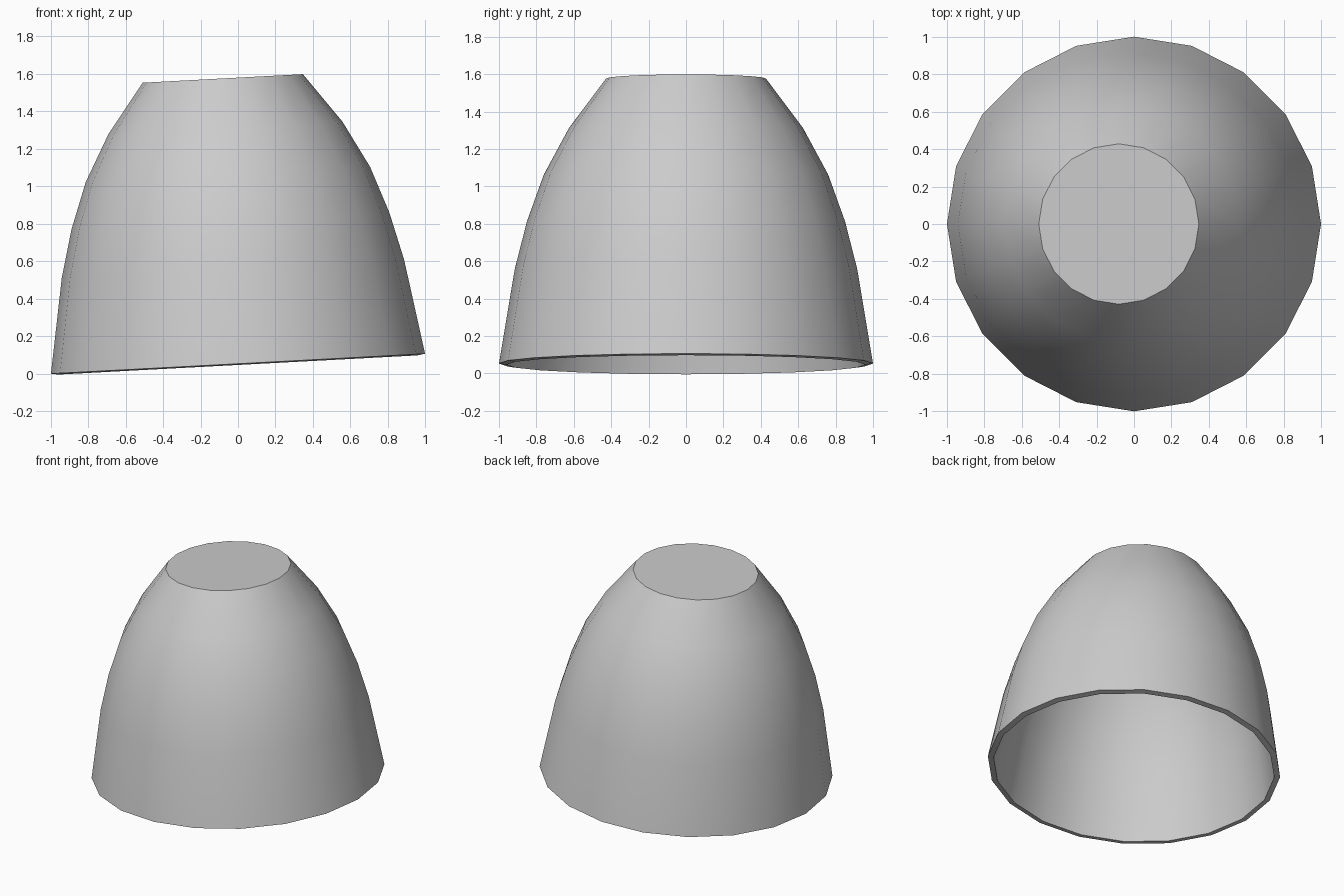
import bpy, bmesh
from math import cos, sin, radians, tau
from mathutils import Matrix

if "Cube" in bpy.data.objects:
    bpy.data.objects.remove(bpy.data.objects["Cube"])

SIDES = 20
WALL = 0.04
TILT = radians(-3.05)

# Bell profile: (radius, height along the tilted axis)
PROFILE = [(1.0, 0.0), (0.915, 0.508), (0.85, 0.762), (0.76, 1.012),
           (0.626, 1.26), (0.428, 1.525)]

# Revolve the profile into rings of faces
bm = bmesh.new()
rings = [[bm.verts.new((r * cos(tau * i / SIDES), r * sin(tau * i / SIDES), z))
          for i in range(SIDES)] for r, z in PROFILE]
for low, high in zip(rings, rings[1:]):
    for i in range(SIDES):
        j = (i + 1) % SIDES
        bm.faces.new((low[i], low[j], high[j], high[i]))
bm.faces.new(rings[-1])  # flat closed top

# Lean the bell to one side and rest its low edge on the ground
bm.transform(Matrix.Translation((0, 0, -sin(TILT))) @ Matrix.Rotation(TILT, 4, 'Y'))

mesh = bpy.data.meshes.new("bell_shell")
bm.to_mesh(mesh)
bm.free()
shell = bpy.data.objects.new("bell_shell", mesh)
bpy.context.collection.objects.link(shell)

# Thin wall, grown inward, open at the bottom
wall = shell.modifiers.new("wall", 'SOLIDIFY')
wall.thickness = WALL
wall.offset = -1
wall.use_even_offset = True

# Smooth sides with crisp rim and top edge
bpy.context.view_layer.objects.active = shell
shell.select_set(True)
bpy.ops.object.modifier_apply(modifier="wall")
bpy.ops.object.shade_smooth_by_angle(angle=radians(30))
